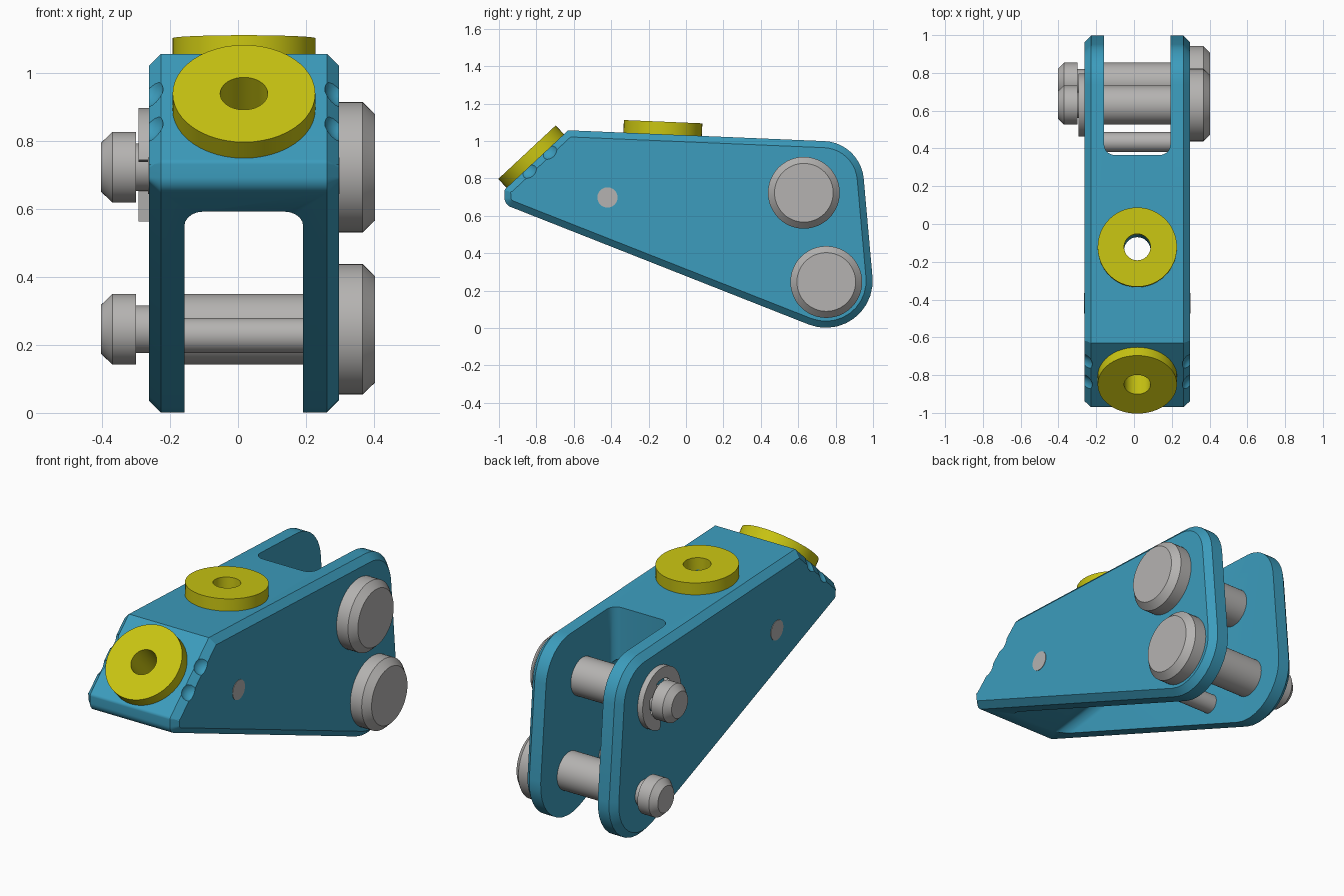
import bpy, bmesh
from math import sin, cos, tan, radians, pi
from mathutils import Matrix, Vector

cube = bpy.data.objects.get("Cube")
if cube:
    bpy.data.objects.remove(cube)


def material(name, rgb):
    m = bpy.data.materials.new(name)
    m.use_nodes = True
    m.diffuse_color = (*rgb, 1)
    m.node_tree.nodes["Principled BSDF"].inputs["Base Color"].default_value = (*rgb, 1)
    return m


BLUE = material("blue paint", (0.045, 0.335, 0.51))
YELLOW = material("yellow paint", (0.58, 0.55, 0.006))
STEEL = material("steel", (0.46, 0.45, 0.44))
parts = []


def finish(name, bm, mat, cutter=False):
    bmesh.ops.recalc_face_normals(bm, faces=bm.faces)
    me = bpy.data.meshes.new(name)
    bm.to_mesh(me)
    bm.free()
    me.materials.append(mat)
    ob = bpy.data.objects.new(name, me)
    bpy.context.collection.objects.link(ob)
    ob.hide_render = cutter
    if not cutter:
        parts.append(ob)
    return ob


def rounded(corners, steps=10):
    """Polygon from (y, z, radius) corners, each replaced by a tangent arc."""
    pts = []
    for i, (y, z, r) in enumerate(corners):
        p = Vector((y, z))
        if not r:
            pts.append(p)
            continue
        a = (Vector(corners[i - 1][:2]) - p).normalized()
        b = (Vector(corners[(i + 1) % len(corners)][:2]) - p).normalized()
        half = a.angle(b) / 2
        mid = p + (a + b).normalized() * r / sin(half)
        start, end = p + a * r / tan(half) - mid, p + b * r / tan(half) - mid
        for k in range(steps + 1):
            t = k / steps
            span = pi - 2 * half
            pts.append(mid + (start * sin((1 - t) * span) + end * sin(t * span)) / sin(span))
    return pts


def prism(name, pts, x0, x1, mat, bevel=0, segments=1, cutter=False):
    """Extrude a (y, z) outline along x, with bevelled rims."""
    bm = bmesh.new()
    face = bm.faces.new([bm.verts.new((x0, y, z)) for y, z in pts])
    out = bmesh.ops.extrude_face_region(bm, geom=[face], use_keep_orig=True)["geom"]
    bmesh.ops.translate(bm, vec=(x1 - x0, 0, 0),
                        verts=[g for g in out if isinstance(g, bmesh.types.BMVert)])
    bmesh.ops.recalc_face_normals(bm, faces=bm.faces)
    if bevel:
        rims = [e for e in bm.edges if abs(e.verts[0].co.x - e.verts[1].co.x) < 1e-5]
        bmesh.ops.bevel(bm, geom=rims, offset=bevel, segments=segments,
                        profile=0.5, affect='EDGES')
    return finish(name, bm, mat, cutter)


def lathe(name, profile, place, axis, mat, closed=False, cutter=False, steps=48):
    """Spin a (radius, height) profile about an axis through a place."""
    bm = bmesh.new()
    vs = [bm.verts.new((r, 0, h)) for r, h in profile]
    es = [bm.edges.new(p) for p in zip(vs, vs[1:])]
    if closed:
        es.append(bm.edges.new((vs[-1], vs[0])))
    bmesh.ops.spin(bm, geom=vs + es, axis=(0, 0, 1), cent=(0, 0, 0),
                   angle=2 * pi, steps=steps, use_duplicate=False)
    bmesh.ops.remove_doubles(bm, verts=bm.verts, dist=1e-5)
    turn = Vector(axis).to_track_quat('Z', 'Y').to_matrix().to_4x4()
    bm.transform(Matrix.Translation(place) @ turn)
    return finish(name, bm, mat, cutter)


def rod(name, r, h0, h1, place, axis, mat, cutter=False):
    return lathe(name, [(0, h0), (r, h0), (r, h1), (0, h1)], place, axis, mat, cutter=cutter)


def cut(target, cutters):
    for c in cutters:
        mod = target.modifiers.new("cut", 'BOOLEAN')
        mod.object, mod.operation, mod.solver = c, 'DIFFERENCE', 'EXACT'
    deps = bpy.context.evaluated_depsgraph_get()
    me = bpy.data.meshes.new_from_object(target.evaluated_get(deps))
    target.modifiers.clear()
    target.data = me
    for c in cutters:
        bpy.data.objects.remove(c)


MID = 0.0175
X = (1, 0, 0)
top_at, top_axis = (MID, -0.125, 1.036), (0, 0.042, 1)
nose_at, nose_axis = (MID, -0.85, 0.94), (0, -0.68, 0.73)

# Forked body with chamfered rims
outline = rounded([(-0.63, 1.057, 0), (-0.97, 0.74, 0.02), (-0.97, 0.66, 0.05),
                   (1.033, -0.13, 0.25), (0.933, 0.991, 0.22)])
body = prism("body", outline, -0.262, 0.297, BLUE, bevel=0.035)

# Fork slot, bolt holes and finger scallops along the nose
slot = [(-1.2, 0.545), (0.365, 0.73), (0.365, 1.4), (1.4, 1.4), (1.4, -0.5), (-1.2, -0.5)]
cutters = [prism("slot_cutter", slot, -0.158, 0.192, BLUE, 0.055, 5, cutter=True),
           rod("top_hole_cutter", 0.07, -0.6, 0.2, top_at, top_axis, BLUE, True),
           rod("nose_hole_cutter", 0.1, -0.25, 0.2, nose_at, nose_axis, BLUE, True)]
for side in (-1, 1):
    for t in (0.34, 0.66):
        ball = bmesh.new()
        spot = Vector((MID + side * 0.295, -0.63 - 0.34 * t, 1.065 - 0.317 * t))
        bmesh.ops.create_uvsphere(ball, u_segments=20, v_segments=12, radius=0.058,
                                  matrix=Matrix.Translation(spot))
        cutters.append(finish("scallop_cutter", ball, BLUE, True))
cut(body, cutters)

# Yellow bosses
lathe("top_boss", [(0.07, -0.02), (0.21, -0.02), (0.21, 0.067), (0.07, 0.067)],
      top_at, top_axis, YELLOW, closed=True)
lathe("nose_boss", [(0.07, -0.24), (0.11, -0.24), (0.11, -0.1), (0.21, -0.1),
                    (0.21, 0), (0.07, 0)], nose_at, nose_axis, YELLOW, closed=True)

# Headed pins with grooved ends
pin = [(0, -0.403), (0.072, -0.403), (0.104, -0.37), (0.104, -0.3), (0.07, -0.3),
       (0.07, -0.25), (0.104, -0.25), (0.104, 0.297), (0.192, 0.297), (0.192, 0.367),
       (0.157, 0.403), (0, 0.403)]
lathe("upper_pin", pin, (0, 0.63, 0.723), X, STEEL)
lathe("lower_pin", pin, (0, 0.75, 0.246), X, STEEL)

# Retaining clip with three inner tabs, open at one side
clip = []
for radius_at, order in ((lambda a: 0.168, 1), (lambda a: 0.068 if a % 110 < 40 else 0.105, -1)):
    for a in range(0, 261, 5)[::order]:
        angle = radians(a - 85)
        r = radius_at(a)
        clip.append((0.63 + r * cos(angle), 0.73 + r * sin(angle)))
prism("retaining_clip", clip, -0.293, -0.26, STEEL)

# Cross pins: one flush with the sides, one spanning the fork
rod("flush_pin", 0.054, -0.2645, 0.2995, (0, -0.42, 0.698), X, STEEL)
rod("stop_pin", 0.052, -0.2, 0.23, (0, 0.434, 0.228), X, STEEL)

# Smooth curves, keep edges crisp
bpy.ops.object.select_all(action='DESELECT')
for ob in parts:
    ob.select_set(True)
bpy.context.view_layer.objects.active = body
bpy.ops.object.shade_smooth_by_angle(angle=radians(30))
